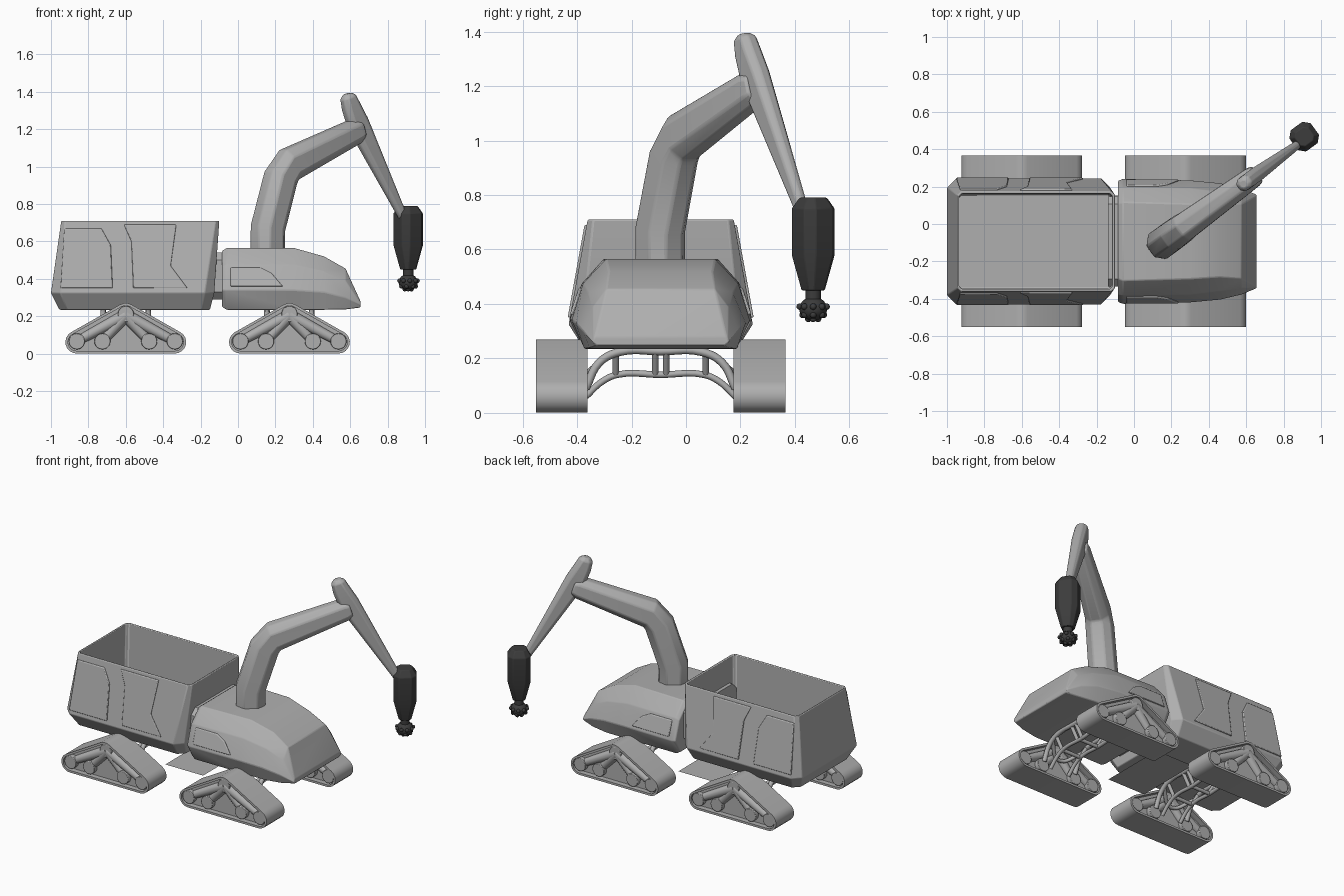
import bpy, bmesh, math
from mathutils import Vector

if "Cube" in bpy.data.objects:
    bpy.data.objects.remove(bpy.data.objects["Cube"], do_unlink=True)

CY = -0.093                      # centre line of the vehicle
ARM = math.radians(36)           # heading of the boom
ALONG = Vector((math.cos(ARM), math.sin(ARM), 0))
ACROSS = Vector((-math.sin(ARM), math.cos(ARM), 0))
BASE = Vector((0.16, -0.095, 0))


def material(name, v):
    m = bpy.data.materials.new(name)
    m.use_nodes = True
    m.diffuse_color = (v, v, v, 1)
    m.node_tree.nodes["Principled BSDF"].inputs["Base Color"].default_value = (v, v, v, 1)
    return m


GREY = material("light grey", 0.43)
DARK = material("dark grey", 0.045)


def finish(ob, mat, bevel=0, angle=30):
    ob.data.materials.append(mat)
    if bevel:
        b = ob.modifiers.new("bevel", 'BEVEL')
        b.width, b.segments, b.limit_method = bevel, 2, 'ANGLE'
        b.angle_limit = math.radians(20)
    bpy.ops.object.select_all(action='DESELECT')
    ob.select_set(True)
    bpy.context.view_layer.objects.active = ob
    if ob.type == 'MESH':
        bpy.ops.object.shade_smooth_by_angle(angle=math.radians(angle))
    return ob


def mesh_object(name, bm, mat, bevel=0, angle=30):
    bmesh.ops.recalc_face_normals(bm, faces=bm.faces)
    me = bpy.data.meshes.new(name)
    bm.to_mesh(me)
    bm.free()
    ob = bpy.data.objects.new(name, me)
    bpy.context.collection.objects.link(ob)
    return finish(ob, mat, bevel, angle)


def loft(name, rings, mat=GREY, bevel=0, loop=False, angle=30):
    """Skin a row of equal-sized point rings, capped or joined end to end."""
    bm = bmesh.new()
    vs = [[bm.verts.new(p) for p in r] for r in rings]
    n = len(vs[0])
    pairs = list(zip(vs, vs[1:])) + ([(vs[-1], vs[0])] if loop else [])
    for a, b in pairs:
        for i in range(n):
            bm.faces.new((a[i], a[(i + 1) % n], b[(i + 1) % n], b[i]))
    if not loop:
        bm.faces.new(vs[0])
        bm.faces.new(vs[-1])
    return mesh_object(name, bm, mat, bevel, angle)


def chamfered(hx, hy, c):
    """Rectangle with cut corners, as 2D points."""
    return [(hx, hy - c), (hx - c, hy), (c - hx, hy), (-hx, hy - c),
            (-hx, c - hy), (c - hx, -hy), (hx - c, -hy), (hx, c - hy)]


def cylinder(name, a, b, r1, r2=None, mat=GREY, sides=20, bevel=0):
    a, b = Vector(a), Vector(b)
    bm = bmesh.new()
    bmesh.ops.create_cone(bm, cap_ends=True, segments=sides, radius1=r1,
                          radius2=r1 if r2 is None else r2, depth=(b - a).length)
    bm.transform((b - a).to_track_quat('Z', 'Y').to_matrix().to_4x4())
    bmesh.ops.translate(bm, verts=bm.verts, vec=(a + b) / 2)
    return mesh_object(name, bm, mat, bevel)


def tube(name, pts, r):
    cu = bpy.data.curves.new(name, 'CURVE')
    cu.dimensions, cu.bevel_depth, cu.bevel_resolution = '3D', r, 2
    cu.use_fill_caps, cu.resolution_u = True, 5
    sp = cu.splines.new('BEZIER')
    sp.bezier_points.add(len(pts) - 1)
    for bp, p in zip(sp.bezier_points, pts):
        bp.co = p
        bp.handle_left_type = bp.handle_right_type = 'AUTO'
    ob = bpy.data.objects.new(name, cu)
    bpy.context.collection.objects.link(ob)
    return finish(ob, GREY)


def panel(name, pts, lo, hi):
    """Raised plates on both sloped flanks; lo and hi are (half width, z)."""
    for side in (-1, 1):
        bm = bmesh.new()
        f = bm.faces.new([bm.verts.new((x, CY + side * (
            lo[0] + (hi[0] - lo[0]) * (z - lo[1]) / (hi[1] - lo[1]) - 0.004), z)) for x, z in pts])
        top = bmesh.ops.extrude_face_region(bm, geom=[f])
        verts = [v for v in top["geom"] if isinstance(v, bmesh.types.BMVert)]
        bmesh.ops.translate(bm, verts=verts, vec=(0, side * 0.012, 0))
        mesh_object(name, bm, GREY, 0.005)


# Cargo bed: outside going up, then down the inside to the floor
bed = []
for x0, x1, hw, z, c in [(-.955, -.15, .28, .235, .04), (-1, -.127, .338, .325, .05),
                         (-.945, -.10, .268, .71, .02), (-.935, -.114, .255, .71, .015),
                         (-.94, -.12, .25, .36, .015)]:
    bed.append([((x0 + x1) / 2 + x, CY + y, z) for x, y in chamfered((x1 - x0) / 2, hw, c)])
loft("cargo_bed", bed, bevel=0.006)
panel("bed_rear_panel", [(-.95, .35), (-.67, .35), (-.68, .58), (-.73, .67), (-.93, .67)],
      (.338, .325), (.268, .71))
panel("bed_front_panel", [(-.56, .35), (-.27, .35), (-.36, .47), (-.33, .69), (-.61, .69), (-.57, .6)],
      (.338, .325), (.268, .71))

# Cab hull: stations along x of (half width, z) from bottom to roof
hull = []
for x, half in [(-.085, [(.27, .25), (.325, .34), (.285, .465), (.20, .55)]),
                (-.06, [(.28, .235), (.335, .34), (.29, .475), (.21, .565)]),
                (.30, [(.28, .235), (.327, .34), (.285, .475), (.20, .565)]),
                (.46, [(.28, .235), (.312, .33), (.265, .44), (.19, .52)]),
                (.575, [(.26, .237), (.285, .30), (.25, .39), (.20, .455)]),
                (.655, [(.235, .247), (.25, .258), (.25, .268), (.24, .28)])]:
    hull.append([(x, CY + w, z) for w, z in half] + [(x, CY - w, z) for w, z in reversed(half)])
loft("cab_hull", hull, bevel=0.012)
panel("cab_panel", [(-.04, .36), (.24, .36), (.18, .43), (.12, .46), (-.04, .46)],
      (.332, .34), (.288, .475))

# Coupling between bed and cab
loft("coupling", [[(x, CY + y, .415 + z) for y, z in chamfered(.24, .125, .04)]
                  for x in (-.14, -.07)])


# Boom and stick: swept chamfered sections in the arm plane
def sweep(name, path, bevel):
    rings = []
    for i, (r, z, depth, width) in enumerate(path):
        a, b = path[max(i - 1, 0)], path[min(i + 1, len(path) - 1)]
        t = (ALONG * (b[0] - a[0]) + Vector((0, 0, b[1] - a[1]))).normalized()
        n = t.cross(ACROSS)
        c = BASE + ALONG * r + Vector((0, 0, z))
        rings.append([c + n * u + ACROSS * v
                      for u, v in chamfered(depth / 2, width / 2, width * .28)])
    return loft(name, rings, bevel=bevel)


sweep("boom", [(0, .5, .18, .165), (0, .67, .18, .165), (.085, .94, .18, .16),
               (.14, 1.01, .18, .15), (.58, 1.19, .135, .115), (.61, 1.20, .11, .10)], 0.008)
sweep("stick", [(.525, 1.39, .045, .045), (.53, 1.372, .085, .075), (.55, 1.32, .105, .08),
                (.595, 1.23, .125, .08), (.87, .77, .055, .045), (.90, .72, .05, .04)], 0.006)

# Drill unit
TOOL = Vector((0.91, 0.467, 0))
loft("drill_housing", [[TOOL + ALONG * u + ACROSS * v + Vector((0, 0, z))
                        for u, v in chamfered(h, h, h * .45)]
                       for z, h in [(.79, .045), (.75, .07), (.58, .07), (.45, .038)]],
     DARK, 0.004)
cylinder("drill_neck", TOOL + Vector((0, 0, .47)), TOOL + Vector((0, 0, .39)), .028, mat=DARK)


def ball(name, c, r, squash=1):
    bm = bmesh.new()
    bmesh.ops.create_uvsphere(bm, u_segments=12, v_segments=8, radius=r)
    bmesh.ops.scale(bm, verts=bm.verts, vec=(1, 1, squash))
    bmesh.ops.translate(bm, verts=bm.verts, vec=c)
    return mesh_object(name, bm, DARK)


HEAD = TOOL + Vector((0, 0, .382))
ball("drill_head", HEAD, .052, .85)
for count, rad, drop in [(9, .05, .008), (7, .04, -.022), (4, .018, -.037)]:
    for i in range(count):
        a = math.tau * i / count
        ball("drill_stud", HEAD + Vector((rad * math.cos(a), rad * math.sin(a), drop)), .012)


# Track units
def outline(cx, y, r):
    pts = []
    for px, pz, a0, a1, n in [(.262, .062, -90, 60, 8), (0, .21, 60, 120, 3), (-.262, .062, 120, 270, 8)]:
        for i in range(n + 1):
            a = math.radians(a0 + (a1 - a0) * i / n)
            pts.append((cx + px + r * math.cos(a), y, pz + r * math.sin(a)))
    return pts


for cx in (-.6, .275):
    for side in (-1, 1):
        yi, yo = CY + side * .268, CY + side * .458
        loft("track_belt", [outline(cx, yi, .061), outline(cx, yo, .061),
                            outline(cx, yo, .047), outline(cx, yi, .047)], loop=True)
        ym, hy = (yi + yo) / 2, side * .06
        loft("track_core", [outline(cx, ym - hy, .048), outline(cx, ym + hy, .048)])
        for wx, wz in [(0, .212), (-.262, .066), (.262, .066), (-.125, .066), (.125, .066)]:
            cylinder("track_wheel", (cx + wx, yi + side * .006, wz),
                     (cx + wx, yo - side * .006, wz), .043, bevel=0.003)
            # Ribs fanning from the top wheel
            if wx:
                for y in (ym - hy, ym + hy):
                    cylinder("track_rib", (cx, y, .205), (cx + wx, y, wz), .034, .024, sides=12)

    # Tubular suspension frame between the two tracks
    for s in (-1, 1):
        fx = cx + s * .12
        arch = [(.275, .09), (.225, .185), (.15, .224), (0, .226)]
        tube("upper_arch", [(fx, CY - w, z) for w, z in arch]
             + [(fx, CY + w, z) for w, z in arch[-2::-1]], .015)
        sag = [(.275, .06), (.215, .115), (.16, .14), (0, .14)]
        tube("lower_arch", [(cx + s * .07, CY - w, z) for w, z in sag]
             + [(cx + s * .07, CY + w, z) for w, z in sag[-2::-1]], .012)
        for w in (-.165, -.02, .02, .165):
            tube("frame_post", [(fx, CY + w, .225), (cx + s * .07, CY + w, .14)], .012)
    for w in (-.165, 0, .165):
        tube("frame_cross_tie", [(cx - .07, CY + w, .14), (cx + .07, CY + w, .14)], .012)
    for s in (-1, 1):
        tube("frame_diagonal", [(cx - .12, CY + s * .2, .205), (cx, CY + s * .275, .14),
                                (cx + .12, CY + s * .2, .205)], .012)

# Thin belly plate between the axles
bm = bmesh.new()
bmesh.ops.create_grid(bm, x_segments=1, y_segments=1, size=1)
bmesh.ops.scale(bm, verts=bm.verts, vec=(.14, .225, 1))
bmesh.ops.translate(bm, verts=bm.verts, vec=(-.19, CY + .02, .1))
mesh_object("belly_plate", bm, GREY)
